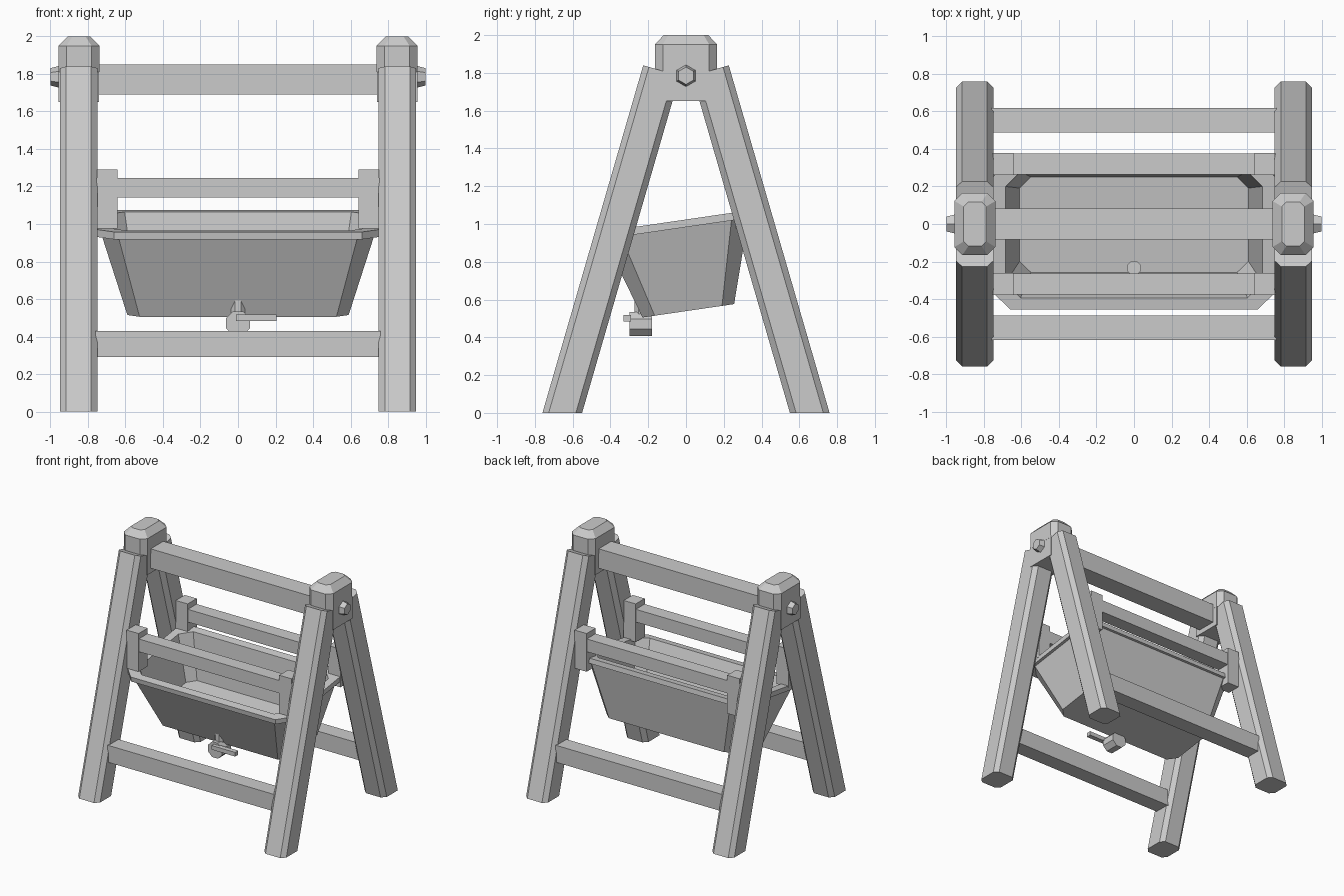
import bpy, bmesh
from math import radians, pi
from mathutils import Matrix

cube = bpy.data.objects.get("Cube")
if cube:
    bpy.data.objects.remove(cube, do_unlink=True)

GREY = (0.6, 0.6, 0.6, 1)
mat = bpy.data.materials.new("plain_grey")
mat.use_nodes = True
mat.diffuse_color = GREY
mat.node_tree.nodes["Principled BSDF"].inputs["Base Color"].default_value = GREY


def finish(name, bm):
    bmesh.ops.recalc_face_normals(bm, faces=bm.faces)
    mesh = bpy.data.meshes.new(name)
    bm.to_mesh(mesh)
    bm.free()
    mesh.materials.append(mat)
    obj = bpy.data.objects.new(name, mesh)
    bpy.context.collection.objects.link(obj)
    return obj


def box(name, x, y, z):
    """Box from (low, high) pairs on each axis."""
    bm = bmesh.new()
    bmesh.ops.create_cube(bm, size=1)
    for v in bm.verts:
        v.co = [a + (c + 0.5) * (b - a) for c, (a, b) in zip(v.co, (x, y, z))]
    return finish(name, bm)


def octagon(hx, hy, cut):
    """Rectangle outline with its corners cut off."""
    return [(hx, cut - hy), (hx, hy - cut), (hx - cut, hy), (cut - hx, hy),
            (-hx, hy - cut), (-hx, cut - hy), (cut - hx, -hy), (hx - cut, -hy)]


def loft(name, rings):
    """Skin a list of point rings and close both ends."""
    bm = bmesh.new()
    loops = [[bm.verts.new(p) for p in ring] for ring in rings]
    n = len(loops[0])
    for a, b in zip(loops, loops[1:]):
        for i in range(n):
            j = (i + 1) % n
            bm.faces.new((a[i], a[j], b[j], b[i]))
    bm.faces.new(loops[0])
    bm.faces.new(loops[-1])
    return finish(name, bm)


def stack(name, levels, cx=0):
    """Loft of cut-corner rectangles given as (z, half x, half y, cut)."""
    return loft(name, [[(cx + x, y, z) for x, y in octagon(hx, hy, c)]
                       for z, hx, hy, c in levels])


def cylinder(name, sides, r1, r2, depth, matrix):
    bm = bmesh.new()
    bmesh.ops.create_cone(bm, cap_ends=True, segments=sides, radius1=r1,
                          radius2=r2, depth=depth, matrix=matrix)
    return finish(name, bm)


SLOPE = 0.29
SIDES = (("left", 1), ("right", -1))
ENDS = (("front", -1), ("back", 1))

# A-frame legs: flat on the ground, cut square at the top
for side, sx in SIDES:
    for end, sy in ENDS:
        foot, top = [], []
        for x, y in octagon(0.1, 0.105, 0.033):
            z = 1.84 - SLOPE * (y + 0.105) / (1 + SLOPE ** 2)
            foot.append((sx * 0.85 + x, -sy * (y - 0.655), 0))
            top.append((sx * 0.85 + x, -sy * (y - 0.655 + SLOPE * z), z))
        loft(f"{end}_{side}_leg", [foot, top])

    # Head block, bevelled cap and bolt where the legs meet
    cx = sx * 0.848
    box(f"{side}_head_block", (cx - 0.108, cx + 0.108), (-0.125, 0.125), (1.65, 1.83))
    stack(f"{side}_cap", [(1.81, 0.109, 0.165, 0.042), (1.95, 0.109, 0.165, 0.042),
                          (2.0, 0.06, 0.118, 0.025)], cx)
    cylinder(f"{side}_bolt", 6, 0.062, 0.046, 0.06,
             Matrix.Translation((sx * 0.97, 0, 1.785))
             @ Matrix.Rotation(sx * pi / 2, 4, "Y") @ Matrix.Rotation(pi / 2, 4, "Z"))

# Cross beams
box("top_beam", (-0.76, 0.76), (-0.082, 0.082), (1.69, 1.85))
for end, sy in ENDS:
    c = sy * 0.553
    box(f"{end}_lower_bar", (-0.76, 0.76), (c - 0.066, c + 0.066), (0.29, 0.43))
    c = sy * 0.32
    box(f"{end}_upper_rail", (-0.755, 0.755), (c - 0.057, c + 0.057), (1.14, 1.245))
    for side, sx in SIDES:
        px = sx * 0.697
        box(f"{end}_{side}_rail_post", (px - 0.055, px + 0.055),
            (c - 0.059, c + 0.059), (0.975, 1.29))

# Tilted trough: outer walls, rim, inner walls and floor in one skin
trough = stack("trough", [
    (-0.48, 0.59, 0.245, 0.065), (-0.04, 0.725, 0.385, 0.09),
    (-0.04, 0.75, 0.404, 0.09), (0, 0.75, 0.404, 0.09),
    (0, 0.685, 0.34, 0.08), (-0.37, 0.61, 0.257, 0.06)])
trough.location = (0, -0.057, 1.0155)
trough.rotation_euler.x = radians(8.3)

# Tap under the front of the trough
cylinder("tap_stem", 8, 0.04, 0.04, 0.18,
         Matrix.Translation((0, -0.235, 0.58)) @ Matrix.Rotation(pi / 8, 4, "Z"))
cylinder("tap_body", 8, 0.069, 0.069, 0.12,
         Matrix.Translation((0, -0.24, 0.47)) @ Matrix.Rotation(pi / 2, 4, "X")
         @ Matrix.Rotation(pi / 8, 4, "Z"))
box("tap_handle", (-0.01, 0.205), (-0.33, -0.29), (0.483, 0.517))
